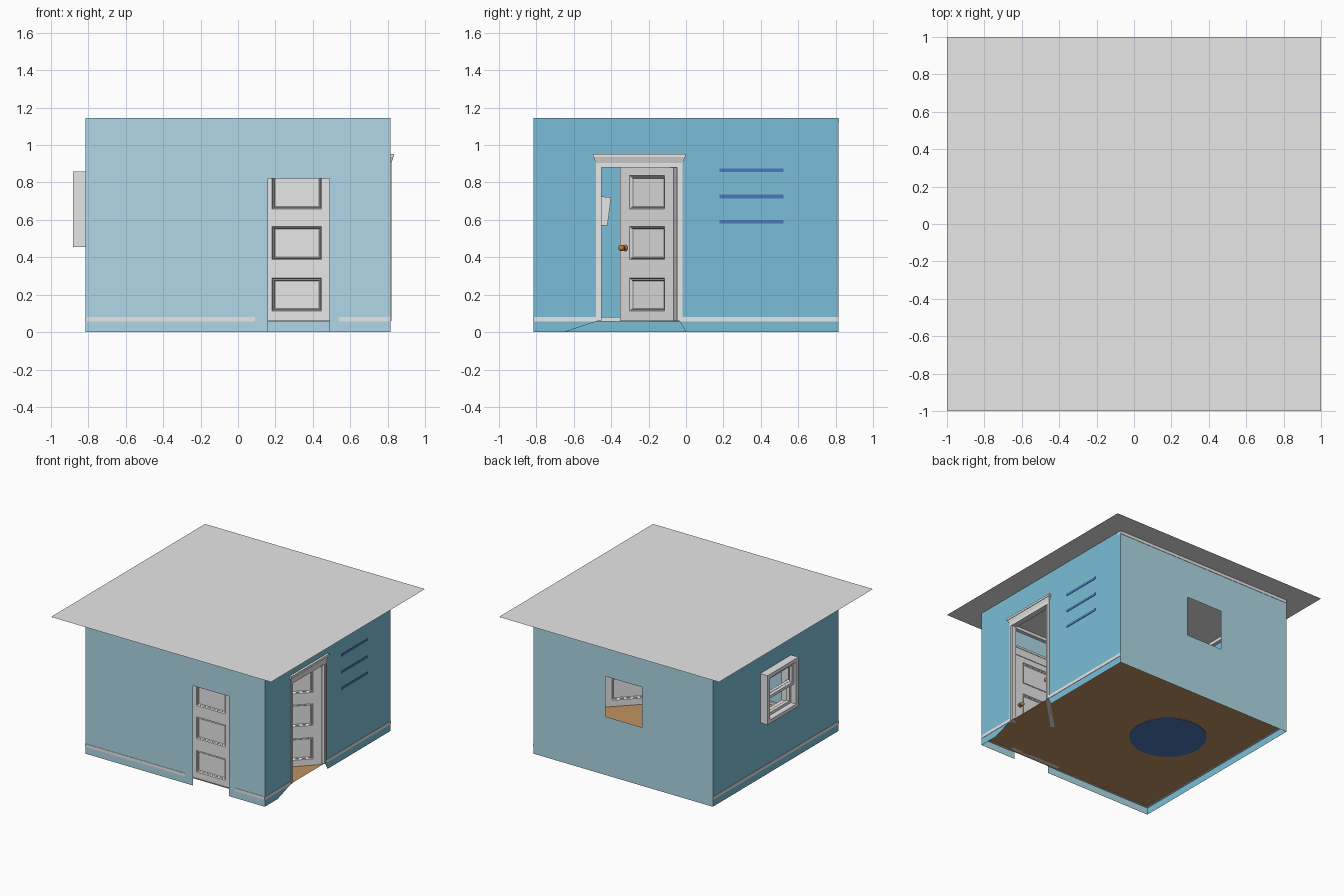
import bpy, bmesh, math
from mathutils import Matrix

if "Cube" in bpy.data.objects:
    bpy.data.objects.remove(bpy.data.objects["Cube"])

W, TOP, FLOOR = 0.815, 1.145, 0.06   # wall offset, wall height, floor level


def mat(name, rgb):
    m = bpy.data.materials.new(name)
    m.diffuse_color = (*rgb, 1)
    m.use_nodes = True
    m.node_tree.nodes["Principled BSDF"].inputs["Base Color"].default_value = m.diffuse_color
    return m


WHITE = mat("white", (0.8, 0.8, 0.8))
PALE = mat("pale blue", (0.43, 0.685, 0.79))
SKY = mat("sky blue", (0.195, 0.515, 0.68))
BLUE = mat("deep blue", (0.069, 0.19, 0.479))
WOOD = mat("floor wood", (0.53, 0.29, 0.12))
BRASS = mat("brass", (0.5, 0.2, 0.04))


def finish(name, bm, m, matrix=None, smooth=False):
    if matrix:
        bmesh.ops.transform(bm, matrix=matrix, verts=bm.verts)
    me = bpy.data.meshes.new(name)
    bm.to_mesh(me)
    bm.free()
    me.materials.append(m)
    ob = bpy.data.objects.new(name, me)
    bpy.context.collection.objects.link(ob)
    if smooth:
        for p in me.polygons:
            p.use_smooth = True
    return ob


def add_box(bm, x, y, z, flare=(0, 0)):
    """Box from ranges; the top is widened by flare in x and y."""
    v = []
    for k in (0, 1):
        fx, fy = flare[0] * k, flare[1] * k
        for px, py in ((x[0] - fx, y[0] - fy), (x[1] + fx, y[0] - fy),
                       (x[1] + fx, y[1] + fy), (x[0] - fx, y[1] + fy)):
            v.append(bm.verts.new((px, py, z[k])))
    for f in ((3, 2, 1, 0), (4, 5, 6, 7), (0, 1, 5, 4), (1, 2, 6, 5), (2, 3, 7, 6), (3, 0, 4, 7)):
        bm.faces.new([v[i] for i in f])


def boxes(name, m, items, matrix=None):
    bm = bmesh.new()
    for it in items:
        add_box(bm, *it)
    return finish(name, bm, m, matrix)


def wall(name, m, us, zs, holes, place, shift=None):
    """Flat sheet on a grid with some cells left open."""
    bm = bmesh.new()
    g = {}
    for i, u in enumerate(us):
        for j, z in enumerate(zs):
            uu = (shift or {}).get((i, j), u)
            g[i, j] = bm.verts.new(place(uu, z))
    for i in range(len(us) - 1):
        for j in range(len(zs) - 1):
            if (i, j) not in holes:
                bm.faces.new((g[i, j], g[i + 1, j], g[i + 1, j + 1], g[i, j + 1]))
    loose = [v for v in bm.verts if not v.link_faces]
    bmesh.ops.delete(bm, geom=loose, context='VERTS')
    return finish(name, bm, m)


# walls with their openings
wall("front_wall", PALE, [-W, 0.16, 0.49, W], [0, 0.82, TOP], {(1, 0)},
     lambda u, z: (u, -W, z))
wall("back_wall", PALE, [W, 0.16, -0.17, -W], [0, 0.48, 0.81, TOP], {(1, 1)},
     lambda u, z: (u, W, z))
wall("left_wall", SKY, [W, 0.165, -0.165, -W], [0, 0.49, 0.825, TOP], {(1, 1)},
     lambda u, z: (-W, u, z))
wall("right_wall", SKY, [-W, -0.47, -0.035, W], [0, FLOOR, 0.89, TOP], {(1, 0), (1, 1)},
     lambda u, z: (W, u, z), {(1, 0): -0.65, (2, 0): 0.0})


# ceiling, floor and rug
def sheet(name, m, r, z):
    bm = bmesh.new()
    bmesh.ops.create_grid(bm, x_segments=1, y_segments=1, size=r)
    return finish(name, bm, m, Matrix.Translation((0, 0, z)))


sheet("ceiling", WHITE, 1.0, TOP)
sheet("floor", WOOD, W, FLOOR)
bm = bmesh.new()
bmesh.ops.create_cone(bm, cap_ends=True, segments=48, radius1=0.29, radius2=0.29, depth=0.008)
finish("rug", bm, BLUE, Matrix.Translation((-0.25, 0.10, FLOOR)))

# skirting boards (slightly proud of the outside) and crown moulding
e, zb = W + 0.003, (0.057, 0.082)
boxes("skirting_boards", WHITE, [
    ((-W, 0.09), (-e, -0.80), zb), ((0.54, W), (-e, -0.80), zb),
    ((0.80, e), (-W, -0.48), zb), ((0.80, e), (-0.03, W), zb),
    ((-e, -0.80), (-W, W), zb), ((-W, W), (0.80, W - 0.002), zb)])
zc = (1.118, TOP - 0.003)
boxes("crown_moulding", WHITE, [
    ((-W, W), (0.785, e), zc), ((-W, W), (-W + 0.002, -0.785), zc),
    ((-W + 0.002, -0.785), (-W, W), zc), ((0.785, W - 0.002), (-W, W), zc)])


# door surrounds: local x across, local y through the wall
def surround(name, matrix, y0, y1):
    y = (y0, y1)
    boxes(name, WHITE, [
        ((-0.230, -0.217), (y0, y1), (FLOOR, 0.885)), ((-0.217, -0.203), (y0 + 0.004, y1 - 0.004), (FLOOR, 0.885)),
        ((0.217, 0.230), (y0, y1), (FLOOR, 0.885)), ((0.203, 0.217), (y0 + 0.004, y1 - 0.004), (FLOOR, 0.885)),
        ((-0.230, 0.230), y, (0.88, 0.905)),
        ((-0.232, 0.232), y, (0.905, 0.935), (0.012, 0.009)),
        ((-0.248, 0.248), (y0 - 0.013, y1 + 0.013), (0.935, 0.952))], matrix)


RIGHT = Matrix.Translation((W, -0.25, 0)) @ Matrix.Rotation(math.pi / 2, 4, 'Z')
surround("right_door_frame", RIGHT, -0.006, 0.04)
surround("front_door_frame", Matrix.Translation((0.315, -W, 0)), 0.014, 0.05)


# three-panel doors, hinge at local x = 0
def door(name, matrix, knob_sides):
    us = [0, 0.07, 0.335, 0.405]
    zs = [FLOOR, 0.112, 0.288, 0.387, 0.565, 0.658, 0.836, 0.88]
    t = 0.015
    bm = bmesh.new()
    panels = []
    g = {(i, j, s): bm.verts.new((u, s * t, z)) for i, u in enumerate(us)
         for j, z in enumerate(zs) for s in (-1, 1)}
    for i in range(3):
        for j in range(7):
            for s in (-1, 1):
                q = [g[i, j, s], g[i + 1, j, s], g[i + 1, j + 1, s], g[i, j + 1, s]]
                f = bm.faces.new(q if s < 0 else q[::-1])
                if i == 1 and j % 2:
                    panels.append(f)
    for j in range(7):
        for i in (0, 3):
            bm.faces.new((g[i, j, -1], g[i, j, 1], g[i, j + 1, 1], g[i, j + 1, -1]))
    for i in range(3):
        for j in (0, 7):
            bm.faces.new((g[i, j, -1], g[i + 1, j, -1], g[i + 1, j, 1], g[i, j, 1]))
    bmesh.ops.recalc_face_normals(bm, faces=bm.faces)
    for th, d in ((0.007, -0.009), (0.006, 0.004), (0.007, -0.007)):
        bmesh.ops.inset_individual(bm, faces=panels, thickness=th, depth=d)
    finish(name, bm, WHITE, matrix)
    bm = bmesh.new()
    for s in knob_sides:
        bmesh.ops.create_uvsphere(bm, u_segments=16, v_segments=10, radius=0.017,
                                  matrix=Matrix.Translation((0.365, s * 0.045, 0.45)))
        for r, y, d in ((0.007, 0.025, 0.03), (0.017, 0.017, 0.006)):
            bmesh.ops.create_cone(bm, cap_ends=True, segments=16, radius1=r, radius2=r, depth=d,
                                  matrix=Matrix.Translation((0.365, s * y, 0.45))
                                  @ Matrix.Rotation(math.pi / 2, 4, 'X'))
    finish(name + "_knob", bm, BRASS, matrix, smooth=True)


door("front_door", Matrix.Translation((0.1125, -0.785, 0)), (1,))
door("right_door", Matrix.Translation((0.80, -0.055, 0)) @ Matrix.Rotation(math.radians(225), 4, 'Z'), (-1, 1))

# left window: deep box casing with two staggered sashes
xo = (-0.882, -0.75)
y0, y1, z0, z1, zm = -0.2, 0.2, 0.455, 0.86, 0.6575
c, s = 0.03, 0.022
parts = [(xo, (y0, y0 + c), (z0, z1)), (xo, (y1 - c, y1), (z0, z1)),
         (xo, (y0 + c, y1 - c), (z0, z0 + c)), (xo, (y0 + c, y1 - c), (z1 - c, z1))]
for xs, lo, hi in (((-0.862, -0.835), zm - 0.012, z1 - c), ((-0.835, -0.808), z0 + c, zm + 0.012)):
    a, b = y0 + c, y1 - c
    parts += [(xs, (a, a + s), (lo, hi)), (xs, (b - s, b), (lo, hi)),
              (xs, (a + s, b - s), (lo, lo + s)), (xs, (a + s, b - s), (hi - s, hi))]
boxes("left_window", WHITE, parts)

# shelves on the right wall, showing through as thin stripes
boxes("wall_shelves", BLUE, [((0.74, W + 0.003), (0.18, 0.52), (z - 0.01, z + 0.01))
                             for z in (0.59, 0.725, 0.865)])

# towel hanging on the left wall
bm = bmesh.new()
bm.faces.new([bm.verts.new(p) for p in ((-0.80, -0.52, 0.57), (-0.80, -0.42, 0.57),
                                        (-0.80, -0.40, 0.72), (-0.80, -0.50, 0.73))])
finish("towel", bm, WHITE)
